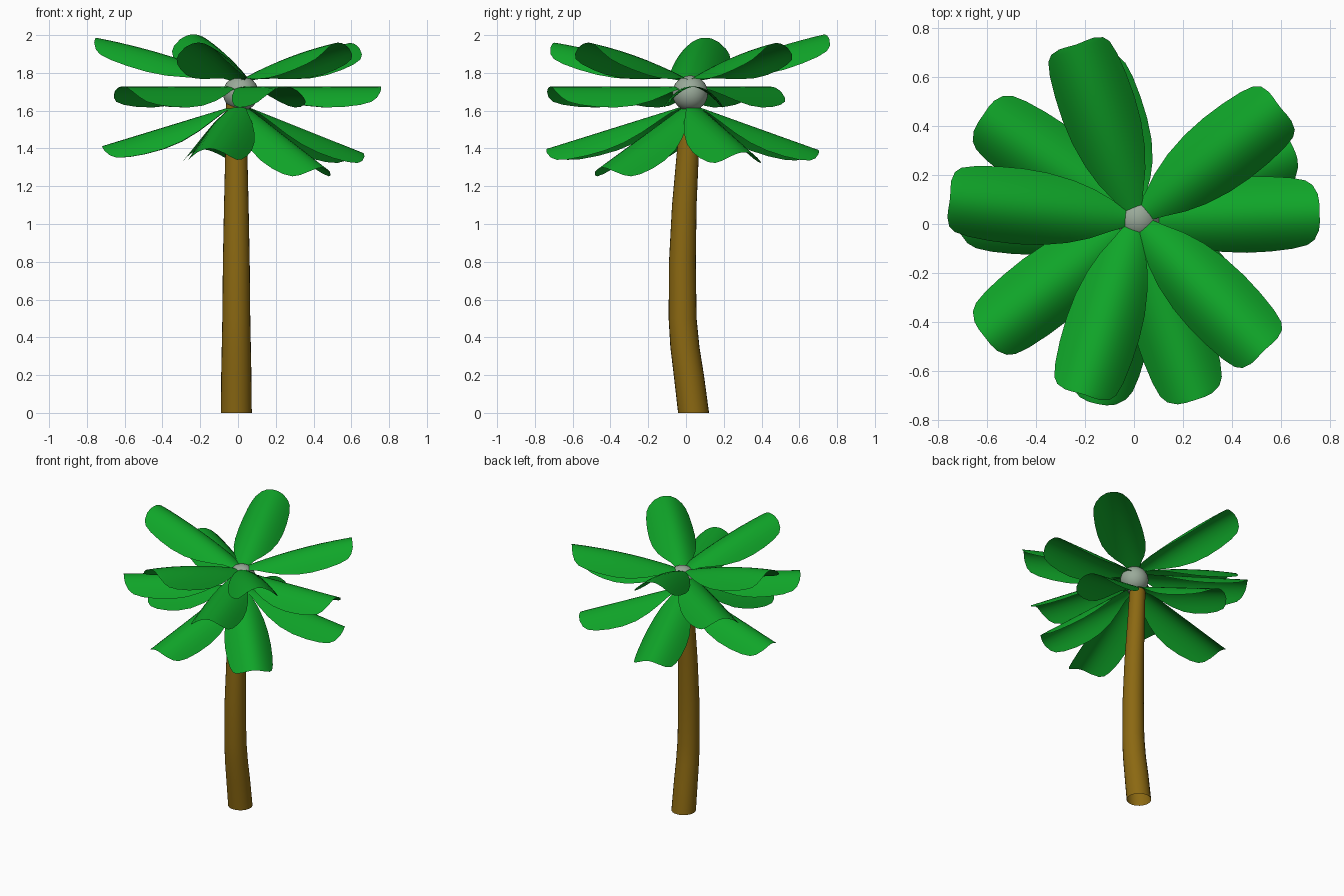
import bpy, bmesh, math
from mathutils import Matrix

if "Cube" in bpy.data.objects:
    bpy.data.objects.remove(bpy.data.objects["Cube"])


def material(name, rgb):
    m = bpy.data.materials.new(name)
    m.diffuse_color = (*rgb, 1)
    m.use_nodes = True
    m.node_tree.nodes["Principled BSDF"].inputs["Base Color"].default_value = m.diffuse_color
    return m


green = material("leaf_green", (0.005, 0.38, 0.022))
brown = material("bark_brown", (0.26, 0.14, 0.006))
pale = material("ball_grey", (0.32, 0.40, 0.32))


def finish(name, bm, mat, matrix=Matrix()):
    for f in bm.faces:
        f.smooth = True
    me = bpy.data.meshes.new(name)
    bm.to_mesh(me)
    bm.free()
    ob = bpy.data.objects.new(name, me)
    bpy.context.collection.objects.link(ob)
    me.materials.append(mat)
    ob.matrix_world = matrix
    return ob


# Trunk: bent, tapering open tube through rings of (z, centre y, radius)
rings = [(0, .04, .082), (.2, .015, .08), (.35, -.006, .077), (.5, -.018, .074),
         (.8, -.019, .071), (1.1, -.009, .065), (1.44, .014, .057), (1.66, .028, .053)]
SIDES = 24
bm = bmesh.new()
loops = []
for z, y, r in rings:
    loops.append([bm.verts.new((-.009 + r * math.cos(math.tau * i / SIDES),
                                y + r * math.sin(math.tau * i / SIDES), z)) for i in range(SIDES)])
for a, b in zip(loops, loops[1:]):
    for i in range(SIDES):
        j = (i + 1) % SIDES
        bm.faces.new((a[i], a[j], b[j], b[i]))
finish("trunk", bm, brown)

# Crown ball
bm = bmesh.new()
bmesh.ops.create_uvsphere(bm, u_segments=32, v_segments=16, radius=.094)
finish("crown_ball", bm, pale, Matrix.Translation((.015, .022, 1.692)))

# Leaf: arched sheet, outline given as (distance, half width)
outline = [(.03, .035), (.1, .065), (.17, .1), (.25, .128), (.35, .148), (.45, .155), (.55, .153),
           (.64, .145), (.70, .132), (.73, .112), (.75, .075), (.755, .04)]
ACROSS = 12


def leaf(name, heading, tilt, size, root_z, bow=0.0):
    bm = bmesh.new()
    rows = []
    for x, w in outline:
        t = x / .755
        row = []
        for k in range(ACROSS + 1):
            v = w * (2 * k / ACROSS - 1)
            row.append(bm.verts.new((x * size, v, -.11 * (v / .155) ** 2 + bow * 4 * t * (1 - t))))
        rows.append(row)
    for a, b in zip(rows, rows[1:]):
        for k in range(ACROSS):
            bm.faces.new((a[k], b[k], b[k + 1], a[k + 1]))
    finish(name, bm, green, Matrix.Translation((.01, .022, root_z))
           @ Matrix.Rotation(math.radians(heading), 4, 'Z')
           @ Matrix.Rotation(math.radians(-tilt), 4, 'Y'))


# Three tiers of leaves (heading, tilt, size): raised, level and drooping
upper = [(174, 17, 1.06), (109, 18.5, 1.05), (38, 15.5, 1.02), (-46, 15.5, 1.03), (-107, 15.5, 1.03)]
middle = [(2, 0, .99), (146, 0, 1), (218, 0, 1.04), (288, 0, 1.03)]
lower = [(179, -17, 1.01), (106, -19, .98), (24, -20, .99), (-47, -28, .95), (-102, -17, 1.07)]
for i, (h, t, s) in enumerate(upper):
    leaf(f"upper_leaf_{i + 1}", h, t, s, 1.752, .022)
for i, (h, t, s) in enumerate(middle):
    leaf(f"middle_leaf_{i + 1}", h, t, s, 1.727)
for i, (h, t, s) in enumerate(lower):
    leaf(f"lower_leaf_{i + 1}", h, t, s, 1.635)
